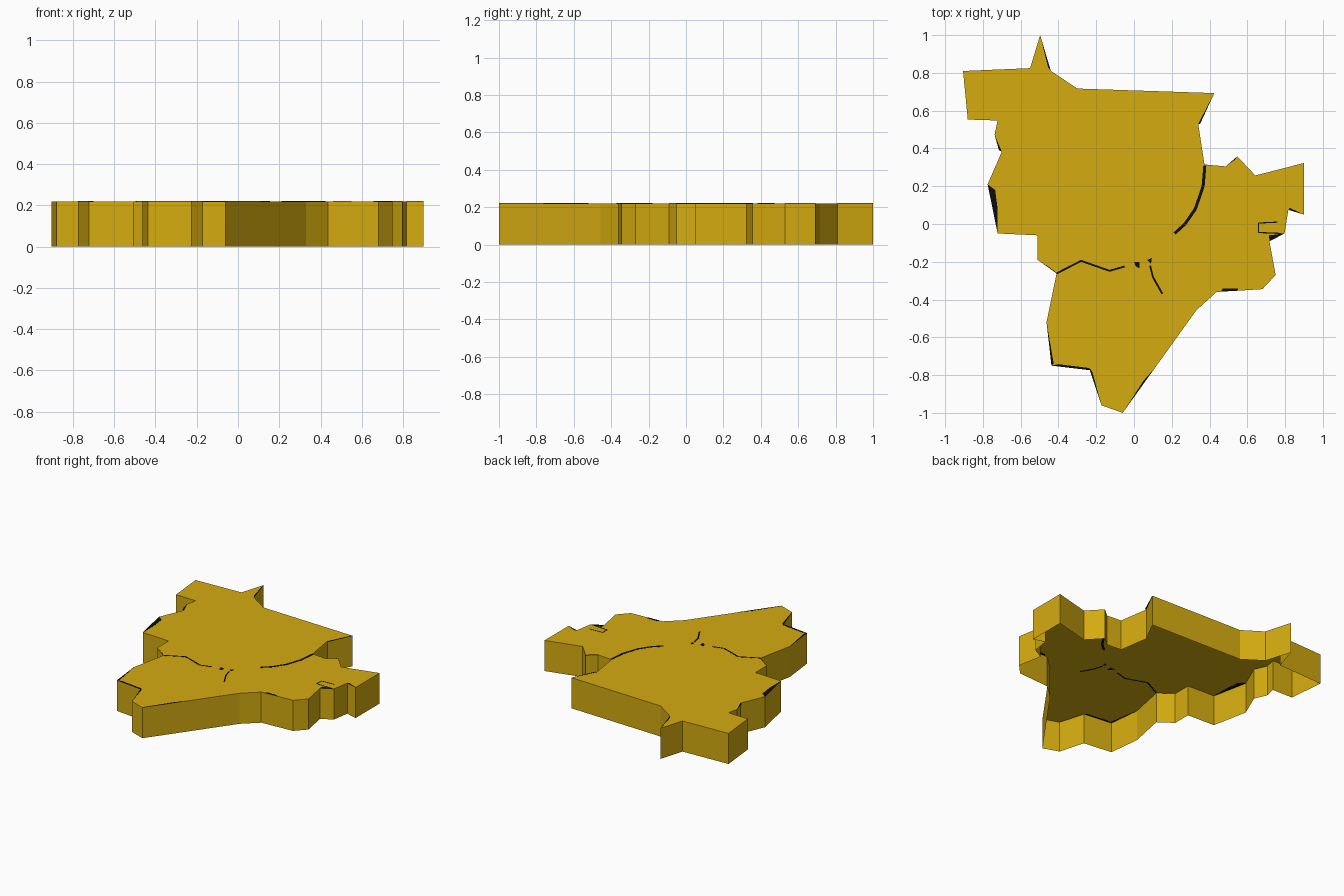
import bpy, bmesh
from mathutils import Vector

HEIGHT = 0.22


def material(name, rgb):
    m = bpy.data.materials.new(name)
    m.diffuse_color = (*rgb, 1)
    return m


gold = material("gold", (0.66, 0.41, 0.005))
black = material("black", (0.004, 0.004, 0.006))


def finish(name, bm, mat):
    me = bpy.data.meshes.new(name)
    bm.to_mesh(me)
    bm.free()
    me.materials.append(mat)
    ob = bpy.data.objects.new(name, me)
    bpy.context.collection.objects.link(ob)
    return ob


# Map plate: flat top with walls, open underneath
outline = [
    (-.905, .81), (-.55, .825), (-.497, 1), (-.44, .81), (-.30, .717),
    (.425, .693), (.34, .53), (.373, .315), (.485, .305), (.547, .358),
    (.642, .257), (.90, .323), (.90, .05), (.817, .075), (.797, -.05),
    (.717, -.092), (.75, -.27), (.68, -.345), (.437, -.36), (.33, -.457),
    (-.06, -1), (-.172, -.96), (-.225, -.775), (-.437, -.75), (-.463, -.52),
    (-.41, -.262), (-.51, -.19), (-.51, -.06), (-.722, -.05), (-.775, .21),
    (-.70, .383), (-.738, .473), (-.722, .548), (-.88, .553)]
bm = bmesh.new()
top = [bm.verts.new((x, y, HEIGHT)) for x, y in reversed(outline)]
low = [bm.verts.new((v.co.x, v.co.y, 0)) for v in top]
bm.faces.new(top)
for i in range(len(top)):
    j = (i + 1) % len(top)
    bm.faces.new((top[j], top[i], low[i], low[j]))
finish("map_plate", bm, gold)


# Thin black plates lying in the top surface, seen from both sides
def plate(bm, pts):
    rings = [[bm.verts.new((x, y, HEIGHT + dz)) for x, y in pts]
             for dz in (-.001, .001)]
    bm.faces.new(rings[0][::-1])
    bm.faces.new(rings[1])
    for i in range(len(pts)):
        j = (i + 1) % len(pts)
        bm.faces.new((rings[0][i], rings[0][j], rings[1][j], rings[1][i]))
    bmesh.ops.recalc_face_normals(bm, faces=bm.faces[:])


# Slivers along the border
slivers = [
    [(-.775, .21), (-.735, .18), (-.722, .08), (-.722, -.05)],
    [(-.497, 1), (-.455, .83), (-.44, .81)],
    [(.90, .05), (.817, .075), (.825, .085)],
    [(.797, -.05), (.717, -.092), (.715, -.06)],
    [(.46, -.358), (.55, -.353), (.55, -.342), (.47, -.342)],
    [(-.06, -1), (.11, -.763), (.05, -.83)],
    [(-.172, -.96), (-.225, -.775), (-.238, -.762), (-.22, -.785)],
    [(-.225, -.775), (-.437, -.75), (-.40, -.742), (-.24, -.762)],
    [(-.437, -.75), (-.463, -.52), (-.425, -.74)],
    [(-.70, .383), (-.738, .473), (-.715, .39)],
    [(-.41, -.262), (-.49, -.20), (-.42, -.25)],
    [(.425, .693), (.34, .53), (.35, .53)],
    [(.547, .358), (.485, .305), (.535, .34)],
    [(0, -.20), (.03, -.20), (.03, -.235), (.01, -.225)],
    [(.07, -.19), (.095, -.18), (.09, -.21)],
]
bm = bmesh.new()
for s in slivers:
    plate(bm, s)
finish("border_gaps", bm, black)

# Narrow interior seams
seams = [
    (.016, [(.375, .31), (.366, .20), (.325, .08), (.27, 0), (.215, -.05)]),
    (.010, [(-.41, -.262), (-.28, -.195), (-.13, -.248), (-.05, -.225)]),
    (.010, [(.085, -.22), (.10, -.28), (.15, -.37)]),
    (.006, [(.76, .01), (.66, .005), (.66, -.045), (.78, -.05)]),
]
bm = bmesh.new()
for width, path in seams:
    for a, b in zip(path, path[1:]):
        a, b = Vector(a), Vector(b)
        n = (b - a).normalized().orthogonal() * width / 2
        plate(bm, [a - n, b - n, b + n, a + n])
finish("interior_seams", bm, black)
